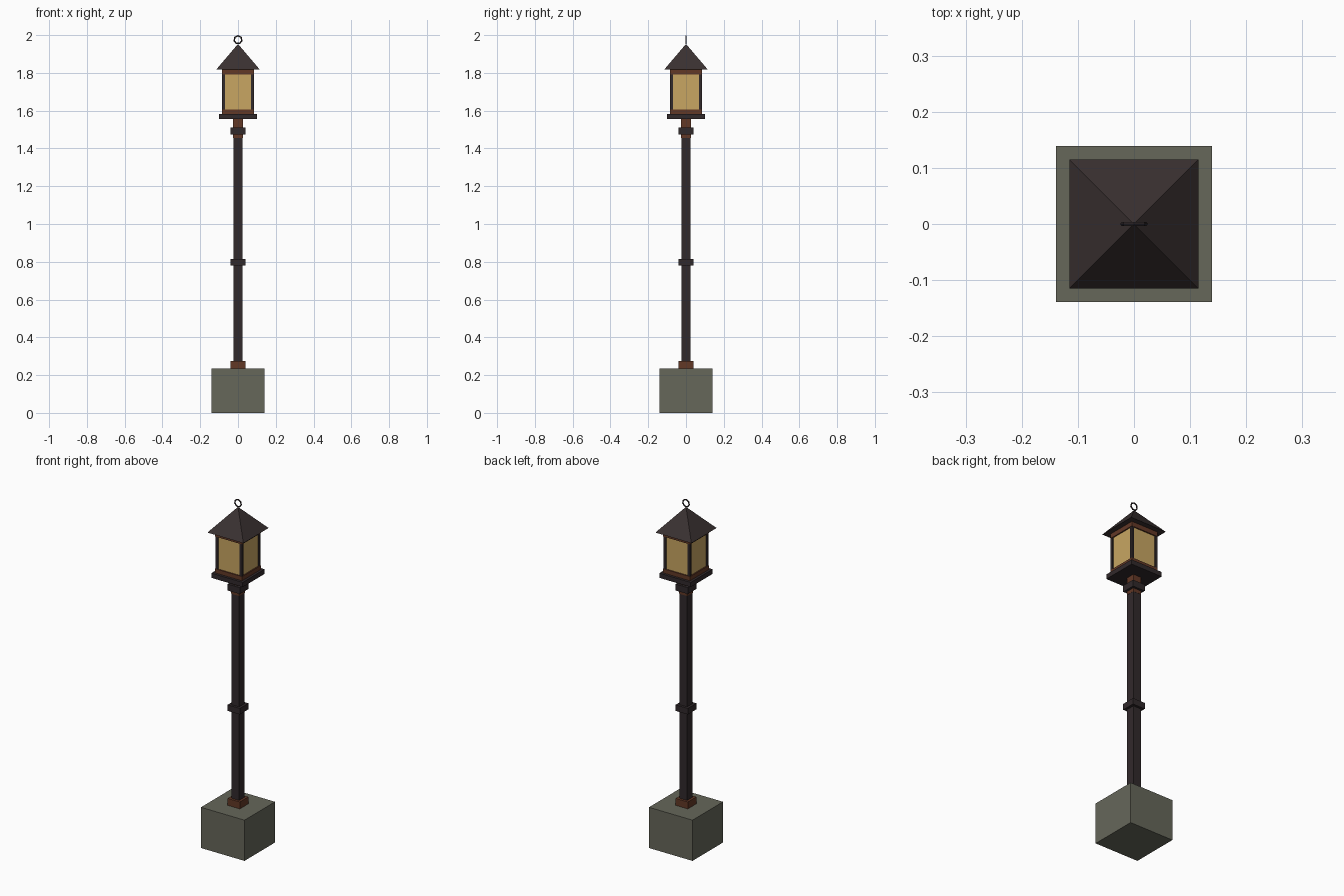
import bpy
import math

cube = bpy.data.objects.get("Cube")
if cube:
    bpy.data.objects.remove(cube, do_unlink=True)


def material(name, rgb):
    # 8-bit display colour to linear
    lin = [((c / 255 + 0.055) / 1.055) ** 2.4 for c in rgb] + [1]
    mat = bpy.data.materials.new(name)
    mat.use_nodes = True
    mat.diffuse_color = lin
    bsdf = next(n for n in mat.node_tree.nodes if n.type == "BSDF_PRINCIPLED")
    bsdf.inputs["Base Color"].default_value = lin
    return mat


stone = material("grey stone", (102, 103, 90))
iron = material("dark iron", (49, 41, 43))
roof_iron = material("roof iron", (58, 49, 49))
rust = material("rusty metal", (98, 56, 38))
glass = material("amber glass", (200, 166, 98))


def finish(name, mat):
    obj = bpy.context.object
    obj.name = name
    obj.data.materials.append(mat)
    return obj


def block(name, half, bottom, top, mat, x=0, y=0):
    """Square upright block between two heights."""
    bpy.ops.mesh.primitive_cube_add(size=1, location=(x, y, (bottom + top) / 2))
    bpy.context.object.scale = (2 * half, 2 * half, top - bottom)
    bpy.ops.object.transform_apply(location=False, rotation=False, scale=True)
    return finish(name, mat)


# Footing and post
block("stone_base", 0.139, 0, 0.235, stone)
block("foot_collar", 0.039, 0.235, 0.275, rust)
block("post", 0.025, 0.275, 1.455, iron)
block("post_neck", 0.026, 1.455, 1.555, rust)
block("middle_band", 0.039, 0.78, 0.815, iron)
block("upper_band", 0.039, 1.475, 1.512, iron)

# Lantern
block("lantern_tray", 0.1, 1.555, 1.582, iron)
block("lower_frame", 0.086, 1.582, 1.606, rust)
block("upper_frame", 0.086, 1.792, 1.82, rust)
block("lantern_glass", 0.079, 1.606, 1.792, glass)
for sx, side in ((-1, "right"), (1, "left")):
    for sy, end in ((-1, "front"), (1, "back")):
        block(f"corner_bar_{end}_{side}", 0.0075, 1.606, 1.792, iron,
              sx * 0.077, sy * 0.077)

# Pyramid roof
bpy.ops.mesh.primitive_cone_add(vertices=4, radius1=0.115 * math.sqrt(2),
                                radius2=0, depth=0.135, location=(0, 0, 1.8855),
                                rotation=(0, 0, math.pi / 4))
finish("roof", roof_iron)

# Hanging ring
bpy.ops.mesh.primitive_torus_add(major_segments=7, minor_segments=6,
                                 major_radius=0.021, minor_radius=0.004,
                                 location=(0, 0, 1.975),
                                 rotation=(math.pi / 2, -math.pi / 2, 0))
finish("hanging_ring", iron)
